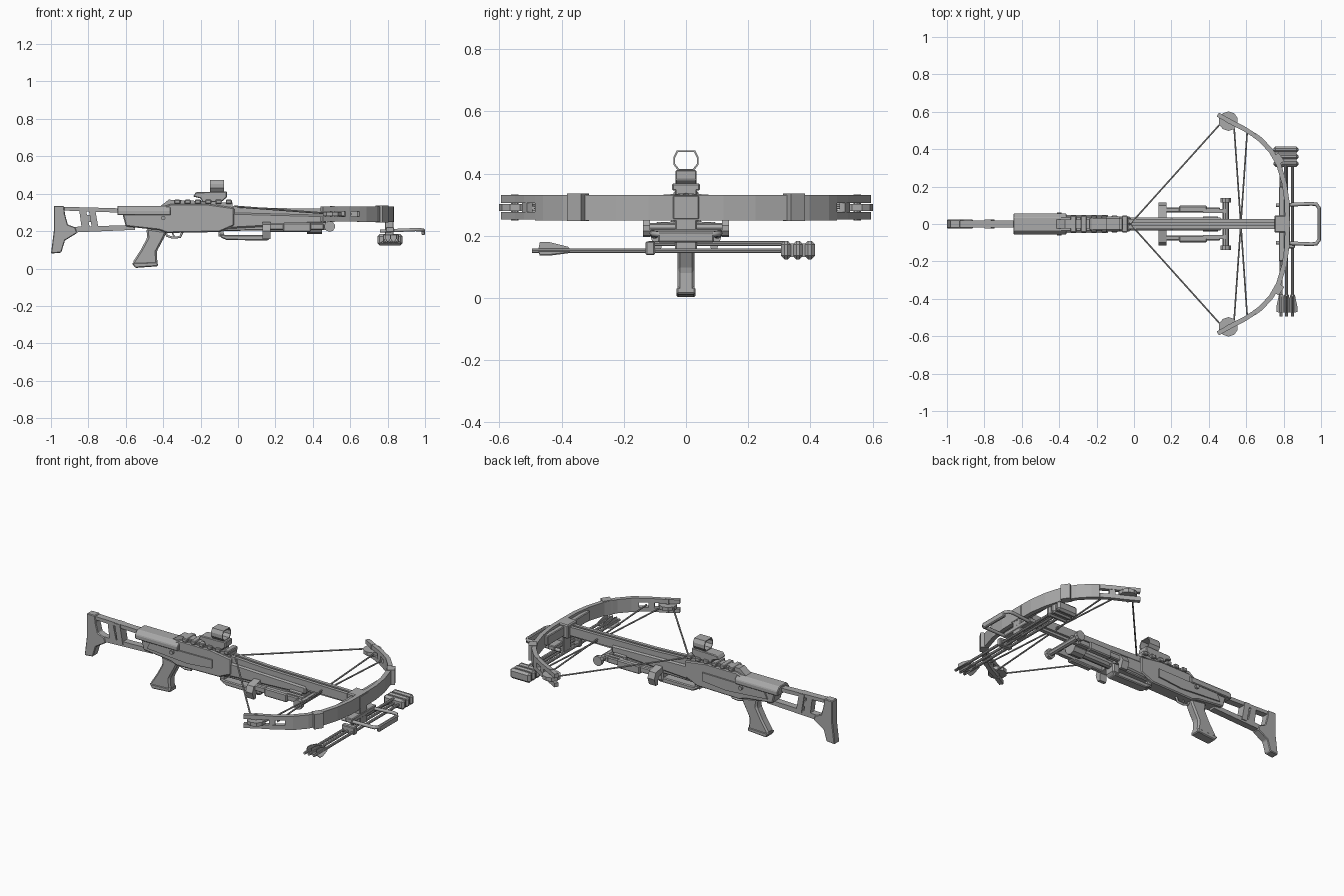
import bpy, bmesh, math
from mathutils import Vector

if "Cube" in bpy.data.objects:
    bpy.data.objects.remove(bpy.data.objects["Cube"])

grey = bpy.data.materials.new("gunmetal grey")
grey.use_nodes = True
grey.diffuse_color = (0.4, 0.4, 0.4, 1)
grey.node_tree.nodes["Principled BSDF"].inputs["Base Color"].default_value = (0.4, 0.4, 0.4, 1)


def finish(name, bm, bevel=0):
    bmesh.ops.recalc_face_normals(bm, faces=bm.faces)
    mesh = bpy.data.meshes.new(name)
    bm.to_mesh(mesh)
    bm.free()
    mesh.materials.append(grey)
    ob = bpy.data.objects.new(name, mesh)
    bpy.context.collection.objects.link(ob)
    if bevel:
        mod = ob.modifiers.new("bevel", "BEVEL")
        mod.width = bevel
        mod.segments = 1
        mod.limit_method = "ANGLE"
    return ob


def extrude(name, points, depth, bevel=0):
    """Closed outline of 3D points pushed along a depth vector."""
    bm = bmesh.new()
    face = bm.faces.new([bm.verts.new(p) for p in points])
    new = bmesh.ops.extrude_face_region(bm, geom=[face])["geom"]
    bmesh.ops.translate(bm, vec=depth, verts=[v for v in new if isinstance(v, bmesh.types.BMVert)])
    return finish(name, bm, bevel)


def side(name, outline, half, bevel=0, y=0):
    """Side outline (x, z) with a width across y."""
    return extrude(name, [(x, y - half, z) for x, z in outline], (0, 2 * half, 0), bevel)


def box(name, x, y, z, bevel=0):
    return extrude(name, [(x[0], y[0], z[0]), (x[1], y[0], z[0]), (x[1], y[1], z[0]), (x[0], y[1], z[0])],
                   (0, 0, z[1] - z[0]), bevel)


def rod(name, a, b, r, sides=8, r2=None):
    a, b = Vector(a), Vector(b)
    bm = bmesh.new()
    bmesh.ops.create_cone(bm, cap_ends=True, segments=sides, radius1=r, radius2=r if r2 is None else r2,
                          depth=(b - a).length)
    turn = (b - a).to_track_quat("Z", "Y").to_matrix().to_4x4()
    turn.translation = (a + b) / 2
    bm.transform(turn)
    return finish(name, bm)


def ribbon(name, path, thick, z0, z1, bevel=0):
    """Bent strip following (x, y) points."""
    pts = [Vector(p) for p in path]
    edge = [[], []]
    for i, p in enumerate(pts):
        t = (pts[min(i + 1, len(pts) - 1)] - pts[max(i - 1, 0)]).normalized()
        n = Vector((-t.y, t.x)) * thick / 2
        edge[0].append(p + n)
        edge[1].append(p - n)
    loop = edge[0] + edge[1][::-1]
    return extrude(name, [(p.x, p.y, z0) for p in loop], (0, 0, z1 - z0), bevel)


def tube(name, points, r):
    curve = bpy.data.curves.new(name, "CURVE")
    curve.dimensions = "3D"
    curve.bevel_depth = r
    curve.bevel_resolution = 1
    curve.use_fill_caps = True
    line = curve.splines.new("POLY")
    line.points.add(len(points) - 1)
    for q, p in zip(line.points, points):
        q.co = (*p, 1)
    curve.materials.append(grey)
    ob = bpy.data.objects.new(name, curve)
    bpy.context.collection.objects.link(ob)


# Skeleton stock
side("stock_butt", [(-1, .08), (-.945, .085), (-.925, .15), (-.86, .19), (-.87, .22), (-.91, .235),
                    (-.925, .29), (-.93, .335), (-.985, .335), (-.985, .2)], .024, .004)
side("stock_top_bar", [(-.94, .33), (-.75, .325), (-.58, .32), (-.58, .297), (-.75, .303), (-.93, .31)], .02)
side("stock_bottom_bar", [(-.9, .192), (-.55, .207), (-.55, .233), (-.9, .222)], .02)
side("stock_rear_strut", [(-.85, .32), (-.815, .32), (-.79, .21), (-.835, .21)], .02)
side("stock_front_strut", [(-.80, .325), (-.765, .325), (-.745, .21), (-.78, .21)], .025)
box("stock_strut_web", (-.83, -.76), (-.015, .015), (.25, .285))

# Receiver and cheek rest
side("receiver", [(-.62, .3), (-.6, .225), (-.42, .205), (-.38, .19), (-.1, .195), (-.02, .23), (-.02, .325),
                  (-.16, .345), (-.36, .345), (-.42, .325)], .04, .006)
cheek = [(-.055, .285), (-.055, .312), (-.035, .335), (.035, .335), (.055, .312), (.055, .285)]
extrude("cheek_rest", [(-.645, y, z) for y, z in cheek], (.285, 0, 0), .004)
side("receiver_ridge", [(-.42, .33), (-.37, .368), (-.18, .36), (-.1, .335), (-.1, .32), (-.42, .32)], .025)
for s in (1, -1):
    side("receiver_side_panel", [(-.57, .245), (-.3, .225), (-.14, .24), (-.14, .29), (-.55, .285)], .005, 0, s * .043)
    rod("receiver_pin", (-.4, s * .03, .27), (-.4, s * .062, .27), .012)

# Pistol grip, trigger and guard
side("pistol_grip", [(-.49, .215), (-.38, .2), (-.395, .165), (-.435, .09), (-.43, .02), (-.545, .008),
                     (-.565, .03), (-.52, .1), (-.485, .165)], .028, .009)
side("grip_cap", [(-.43, .035), (-.428, .012), (-.55, .003), (-.568, .03)], .031, .005)
tube("trigger_guard", [(-.39, 0, .2), (-.38, 0, .175), (-.35, 0, .165), (-.31, 0, .168), (-.295, 0, .2)], .007)
tube("trigger", [(-.345, 0, .2), (-.35, 0, .185), (-.34, 0, .173)], .005)

# Sight rail with teeth, and reflex sight
box("sight_rail", (-.34, -.03), (-.032, .032), (.335, .352))
for i in range(6):
    box("rail_tooth", (-.34 + i * .055, -.308 + i * .055), (-.045, .045), (.345, .368), .004)
side("sight_base", [(-.24, .385), (-.225, .408), (-.06, .412), (-.06, .38), (-.09, .355), (-.19, .355), (-.2, .375)],
     .034, .004)
ring = [(-.026, .41), (-.041, .43), (-.041, .452), (-.03, .474), (.03, .474), (.041, .452), (.041, .43), (.026, .41)]
inner = [(y * .86, .442 + (z - .442) * .84) for y, z in ring]
bm = bmesh.new()
loops = [[bm.verts.new((x, y, z)) for y, z in shape]
         for x, shape in ((-.15, ring), (-.075, ring), (-.075, inner), (-.15, inner))]
for k in range(4):
    a, b = loops[k], loops[(k + 1) % 4]
    for i in range(8):
        j = (i + 1) % 8
        bm.faces.new((a[i], a[j], b[j], b[i]))
finish("sight_hood", bm)

# Bolt track with a central groove, and the barrel under it
for s in (1, -1):
    side("bolt_track_side", [(-.17, .275), (.82, .265), (.82, .315), (.2, .323), (-.17, .34)], .01, 0, s * .016)
side("bolt_track_floor", [(-.15, .25), (.82, .255), (.82, .3), (-.15, .31)], .012)
side("fore_end", [(-.1, .21), (.17, .225), (.47, .24), (.47, .285), (-.1, .3)], .035, .008)
side("lower_body", [(-.1, .2), (.2, .205), (.2, .25), (-.1, .25)], .025, .005)
rod("lower_tube", (.15, 0, .22), (.4, 0, .22), .026, 10)
rod("lower_tube_head", (.37, 0, .228), (.45, 0, .228), .043, 10)

# Fore handle
side("handle_bar", [(-.1, .185), (-.09, .165), (-.06, .152), (.16, .15), (.175, .165), (.17, .18), (-.07, .18)],
     .03, .005)
side("handle_rear_post", [(-.105, .17), (-.075, .17), (-.08, .25), (-.105, .25)], .022)
box("handle_front_post", (.13, .175), (-.035, .035), (.16, .275), .006)

# Folded side legs and end axle
for s in (1, -1):
    box("leg_rail", (.17, .46), (s * .075 - .014, s * .075 + .014), (.205, .24), .005)
    box("leg_sleeve", (.24, .39), (s * .08 - .018, s * .08 + .018), (.195, .245), .006)
    extrude("leg_bracket", [(.13, s * y, z) for y, z in ((.03, .25), (.1, .235), (.115, .2), (.1, .158),
                                                        (.08, .158), (.075, .2), (.03, .215))], (.045, 0, 0))
    box("axle_arm", (.37, .49), (s * .07 - .01, s * .07 + .01), (.205, .245))
    rod("axle_wheel", (.49, s * .115, .225), (.49, s * .138, .225), .029, 10)
rod("axle", (.49, -.12, .225), (.49, .12, .225), .017)

# Bow limbs, forked tips, cams
outer = [(.832, 0), (.83, .12), (.815, .22), (.785, .32), (.745, .39), (.69, .45), (.655, .475)]
tip = [(.655, .475), (.6, .51), (.54, .54), (.46, .585)]
for s in (1, -1):
    ribbon("bow_limb", [(x - .012, s * y) for x, y in outer], .026, .25, .332)
    for z in (.252, .306):
        ribbon("limb_fork", [(x - .012, s * y) for x, y in tip], .024, z, z + .025)
    ribbon("limb_clamp", [(.785, s * .325), (.755, s * .37)], .045, .247, .336)
    ribbon("fork_bridge", [(.6, s * .503), (.57, s * .518)], .02, .27, .31)
    rod("cam", (.505, s * .55, .28), (.505, s * .55, .302), .052, 10)
    rod("cam_axle", (.505, s * .55, .25), (.505, s * .55, .333), .012)
    rod("bowstring", (.47, s * .545, .295), (-.02, 0, .332), .005, 6)
    rod("cable", (.535, s * .52, .285 + s * .006), (.605, -s * .49, .285 + s * .006), .005, 6)
box("bow_riser", (.75, .835), (-.045, .045), (.25, .332), .006)
box("riser_plate", (.775, .805), (-.2, .2), (.262, .32), .004)

# Foot stirrup
tube("foot_stirrup", [(.76, -.1, .2), (.95, -.108, .208), (.975, -.105, .207), (.99, -.085, .205),
                      (.99, .085, .205), (.975, .105, .207), (.95, .108, .208), (.76, .1, .2)], .01)
box("stirrup_foot_bar", (.98, .999), (-.09, .09), (.178, .214), .005)
box("stirrup_crosspiece", (.79, .835), (-.115, .115), (.195, .222), .004)
box("stirrup_mount", (.785, .832), (-.035, .035), (.15, .26), .004)

# Quiver with bolts
rod("quiver_bar", (.81, -.12, .175), (.81, .33, .175), .008)
box("quiver_clip", (.775, .86), (-.13, -.1), (.138, .182), .004)
for k in range(3):
    box("quiver_block", (.745, .88), (.305 + k * .038, .339 + k * .038), (.124, .184), .012)
box("quiver_core", (.755, .87), (.31, .41), (.132, .176))
for x in (.787, .815, .848):
    rod("bolt_shaft", (x, -.495, .152), (x, .33, .152), .008)
    for k in range(3):
        a = math.radians(90 + 120 * k)
        d = Vector((math.cos(a), 0, math.sin(a)))
        c = Vector((x, 0, .152))
        fin = [c + d * r + Vector((0, y, 0)) for r, y in ((.003, -.37), (.013, -.38), (.028, -.44), (.028, -.47), (.003, -.475))]
        n = d.cross(Vector((0, 1, 0))) * .004
        extrude("bolt_vane", [p - n / 2 for p in fin], n)
